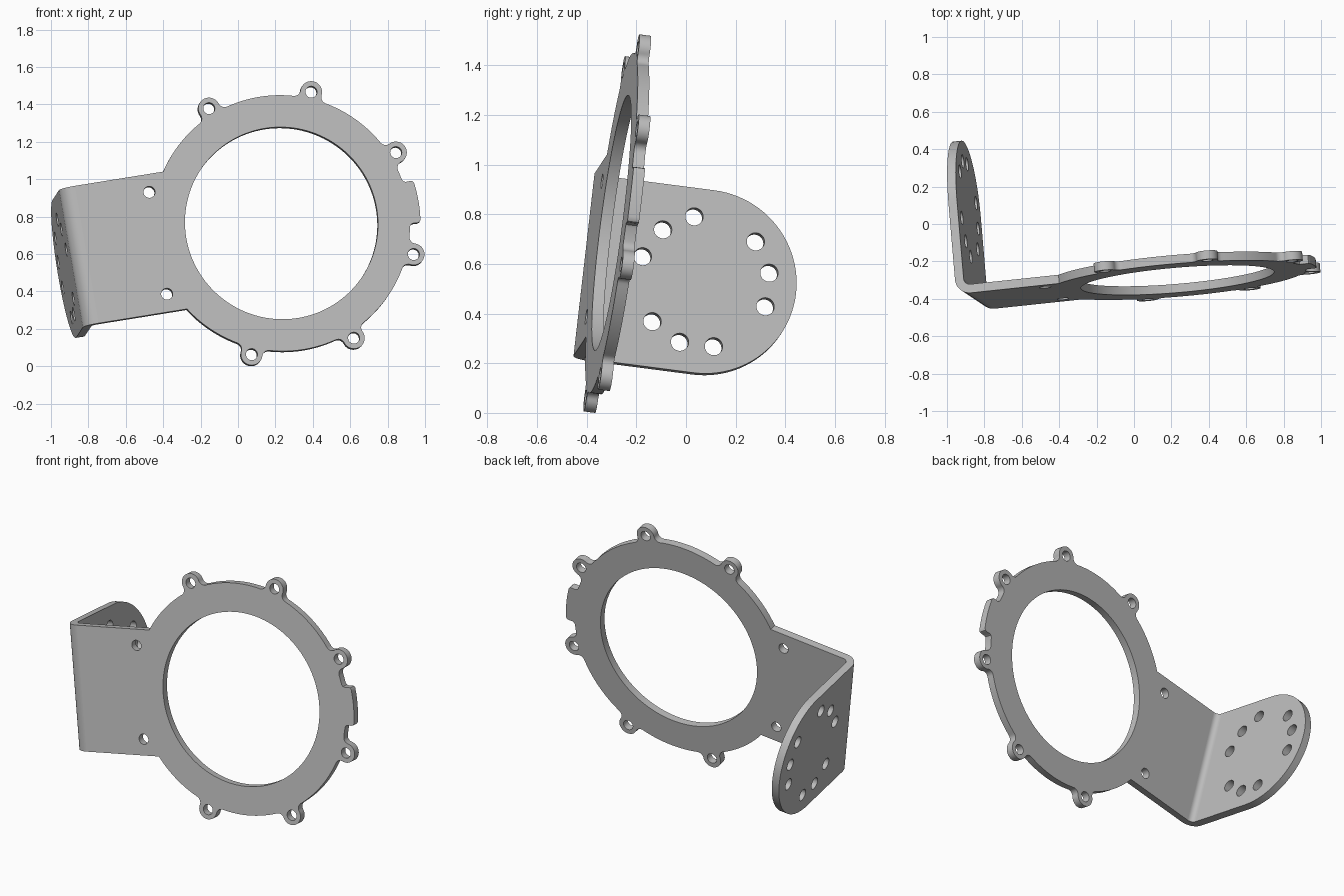
import bpy
from math import sin, cos, acos, atan2, radians, pi
from mathutils import Matrix, Vector

cube = bpy.data.objects.get("Cube")
if cube:
    bpy.data.objects.remove(cube, do_unlink=True)

# Dimensions
THICK = 0.047
RING, BORE = 0.69, 0.518
LOBE_DIST, LOBE_R, FILLET = 0.727, 0.058, 0.035
HOLE_R, FLANGE_HOLE_R = 0.031, 0.036
HALF_H = 0.375            # half height of arm and flange
FOLD = 1.14               # ring centre to outer flange face
BEND = 0.08               # outer bend radius
FLANGE_C, BOLT_R = 0.492, 0.267

# Tilted frame of the ring: right, up and front directions
centre = Vector((0.2325, -0.30, 0.765))
front = Vector((0.085, -1, 0.13)).normalized()
right = Vector((1, 0.106, 0.161))
right = (right - front * right.dot(front)).normalized()
up = front.cross(right)

metal = bpy.data.materials.new("grey metal")
metal.use_nodes = True
GREY = (0.5, 0.5, 0.5, 1)
metal.diffuse_color = GREY
metal.node_tree.nodes["Principled BSDF"].inputs["Base Color"].default_value = GREY


def arc(cx, cy, r, a0, a1, n):
    return [(cx + r * cos(a0 + (a1 - a0) * i / n), cy + r * sin(a0 + (a1 - a0) * i / n))
            for i in range(n + 1)]


def circle(cx, cy, r, n=40):
    return arc(cx, cy, r, 0, 2 * pi, n)[:-1]


def polar(r, deg):
    return (r * cos(radians(deg)), r * sin(radians(deg)))


def plate(name, loops, thickness, axes, origin):
    """Extrude closed outlines (first outer, then holes) and place them."""
    curve = bpy.data.curves.new(name, 'CURVE')
    curve.dimensions = '2D'
    curve.fill_mode = 'BOTH'
    curve.extrude = thickness / 2
    for pts in loops:
        spline = curve.splines.new('POLY')
        spline.points.add(len(pts) - 1)
        for p, (x, y) in zip(spline.points, pts):
            p.co = (x, y, 0, 1)
        spline.use_cyclic_u = True
    helper = bpy.data.objects.new(name + "_outline", curve)
    bpy.context.collection.objects.link(helper)
    dg = bpy.context.evaluated_depsgraph_get()
    mesh = bpy.data.meshes.new_from_object(helper.evaluated_get(dg))
    bpy.data.objects.remove(helper, do_unlink=True)
    mesh.materials.clear()
    mesh.materials.append(metal)
    obj = bpy.data.objects.new(name, mesh)
    bpy.context.collection.objects.link(obj)
    obj.matrix_world = Matrix.Translation(origin) @ Matrix(axes).transposed().to_4x4()
    bpy.ops.object.select_all(action='DESELECT')
    obj.select_set(True)
    bpy.context.view_layer.objects.active = obj
    bpy.ops.object.shade_smooth_by_angle(angle=radians(30))
    return obj


def lobe(deg):
    """Rounded screw ear with fillets into the ring, counterclockwise."""
    d = RING + FILLET
    phi = acos((d * d + LOBE_DIST ** 2 - (LOBE_R + FILLET) ** 2) / (2 * d * LOBE_DIST))
    fx, fy = d * cos(phi), d * sin(phi)
    to_lobe = atan2(-fy, LOBE_DIST - fx)
    outer = atan2(fy, fx - LOBE_DIST)
    to_ring = phi - pi
    upper = arc(LOBE_DIST, 0, LOBE_R, 0, outer, 12)
    if to_lobe < to_ring:
        to_lobe += 2 * pi
    upper += arc(fx, fy, FILLET, to_lobe, to_ring, 8)[1:]
    pts = [(x, -y) for x, y in reversed(upper[1:])] + upper
    c, s = cos(radians(deg)), sin(radians(deg))
    return [(x * c - y * s, x * s + y * c) for x, y in pts]


def ring_arc(a0, a1):
    return arc(0, 0, RING, radians(a0), radians(a1), 16)


# Ring with ears, end tab and arm
tab_half = [(RING, 10.6), (0.695, 9.7), (0.705, 9.2), (0.73, 9), (0.741, 8.6), (0.746, 7.8)]
tab = [polar(r, -a) for r, a in tab_half]
tab += arc(0, 0, 0.746, radians(-7), radians(7), 10)
tab += [polar(r, a) for r, a in reversed(tab_half)]

arm_angle = 180 - math_deg if (math_deg := None) else 180 - acos((1 - (HALF_H / RING) ** 2) ** 0.5) * 180 / pi
outline = [(BEND - FOLD, HALF_H), (BEND - FOLD, -HALF_H)]
outline += ring_arc(-arm_angle, -121)
for deg in (-112.5, -67.5, -22.5):
    outline += lobe(deg)
    if deg < -30:
        outline += ring_arc(deg + 8.5, deg + 36.5)
outline += tab
for deg in (22.5, 67.5, 112.5):
    outline += lobe(deg)
    if deg < 100:
        outline += ring_arc(deg + 8.5, deg + 36.5)
outline += ring_arc(121, arm_angle)
screw_holes = [circle(*polar(LOBE_DIST, 22.5 + 45 * i), HOLE_R) for i in range(8)]
plate("ring_plate", [outline, circle(0, 0, BORE, 128)] + screw_holes, THICK,
      (right, up, front), centre - front * THICK / 2)

# Rounded fold between arm and flange
fold = arc(BEND, BEND, BEND, pi, 1.5 * pi, 12)
fold += arc(BEND, BEND, BEND - THICK, 1.5 * pi, pi, 12)
plate("fold", [fold], 2 * HALF_H, (right, -front, up), centre - right * FOLD)

# Side flange with rounded end and three groups of three holes
flange = [(BEND, HALF_H), (BEND, -HALF_H)]
flange += arc(FLANGE_C, 0, HALF_H, -pi / 2, pi / 2, 48)
bolt_holes = []
for group in (15, 135, 255):
    for step in (-30, 0, 30):
        x, y = polar(BOLT_R, group + step)
        bolt_holes.append(circle(FLANGE_C + x, y, FLANGE_HOLE_R))
plate("side_flange", [flange] + bolt_holes, THICK, (-front, up, right),
      centre - right * (FOLD - THICK / 2))
